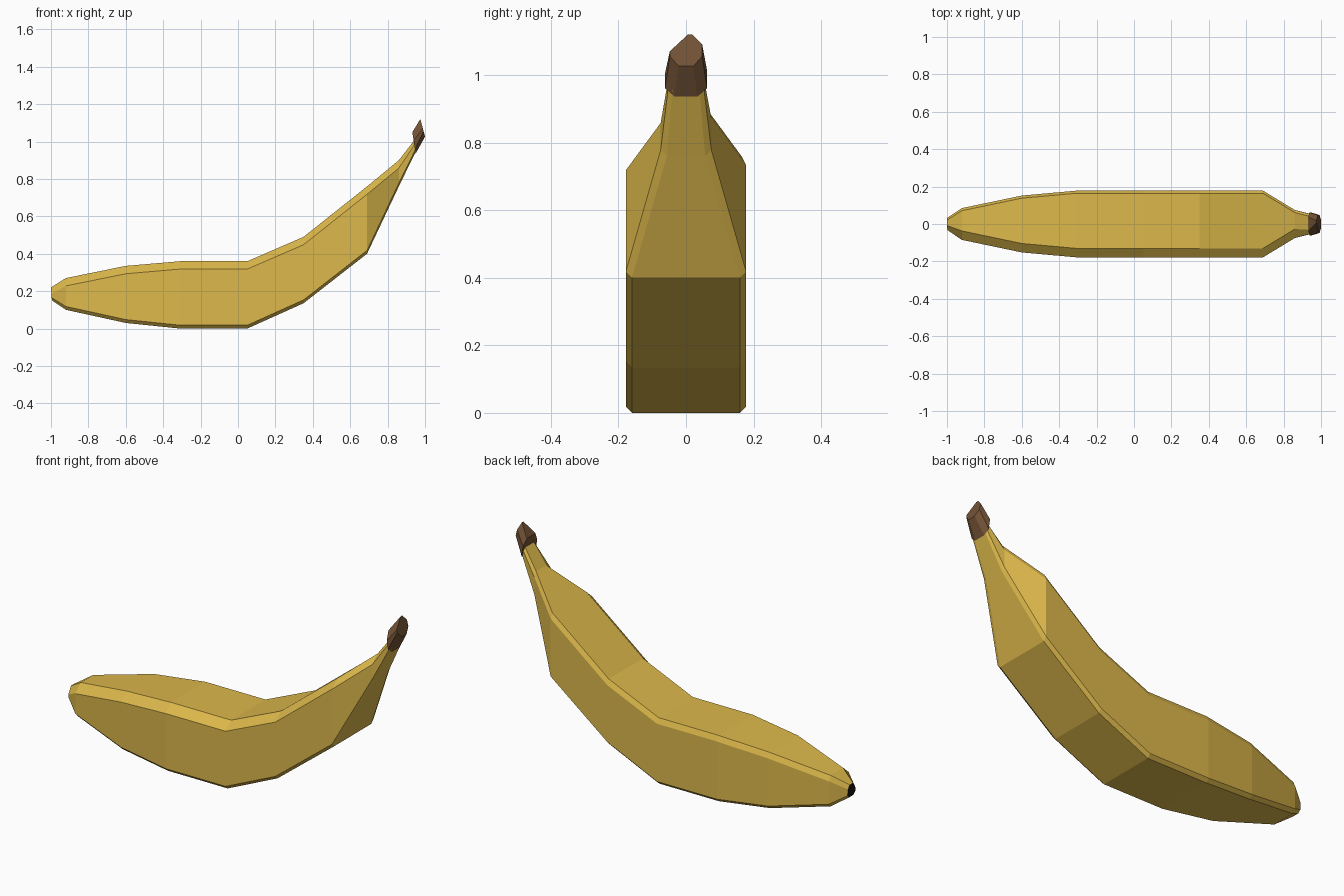
import bpy, bmesh

if "Cube" in bpy.data.objects:
    bpy.data.objects.remove(bpy.data.objects["Cube"])


def material(name, rgb):
    m = bpy.data.materials.new(name)
    m.diffuse_color = (*rgb, 1)
    m.use_nodes = True
    m.node_tree.nodes["Principled BSDF"].inputs["Base Color"].default_value = m.diffuse_color
    return m


def section(xt, zt, xb, zb, w, front, back, low):
    """Box section with cut corners; each cut is (dy, dz). x leans from bottom to top."""
    yz = [(w - back[0], zt), (w, zt - back[1]), (w, zb + low[1]), (w - low[0], zb),
          (low[0] - w, zb), (-w, zb + low[1]), (-w, zt - front[1]), (front[0] - w, zt)]
    return [(xb + (xt - xb) * (z - zb) / (zt - zb), y, z) for y, z in yz]


def loft(name, rings, mats, start_mat=0):
    bm = bmesh.new()
    loops = [[bm.verts.new(p) for p in r] for r in rings]
    for a, b in zip(loops, loops[1:]):
        for i in range(len(a)):
            j = (i + 1) % len(a)
            bm.faces.new((a[i], a[j], b[j], b[i]))
    bm.faces.new(loops[0]).material_index = start_mat
    bm.faces.new(loops[-1])
    bmesh.ops.recalc_face_normals(bm, faces=bm.faces)
    me = bpy.data.meshes.new(name)
    bm.to_mesh(me)
    bm.free()
    for m in mats:
        me.materials.append(m)
    ob = bpy.data.objects.new(name, me)
    bpy.context.collection.objects.link(ob)
    return ob


yellow = material("peel_yellow", (0.72, 0.48, 0.07))
brown = material("stem_brown", (0.17, 0.085, 0.036))
black = material("tip_black", (0.01, 0.008, 0.006))

# peel: x, top, bottom, half width
stations = [(-0.92, 0.27, 0.10, 0.085), (-0.60, 0.335, 0.03, 0.152),
            (-0.31, 0.36, 0.0, 0.178), (0.05, 0.36, 0.0, 0.178),
            (0.35, 0.49, 0.135, 0.178), (0.69, 0.76, 0.40, 0.178),
            (0.86, 0.90, 0.76, 0.075)]
rings = [section(-1, 0.22, -0.995, 0.15, 0.033, (0.025, 0.035), (0.012, 0.02), (0.015, 0.015))]
rings += [section(x, t, x, b, w, (0.048, 0.042), (0.014, 0.028), (0.018, 0.018))
          for x, t, b, w in stations]
rings.append(section(0.945, 1.01, 0.955, 0.955, 0.052, (0.02, 0.02), (0.012, 0.015), (0.012, 0.012)))
loft("banana_peel", rings, [yellow, black], start_mat=1)

# stem end: slightly flared collar tapering to a cut end
loft("stem_end", [
    section(0.932, 1.05, 0.95, 0.936, 0.062, (0.025, 0.045), (0.025, 0.035), (0.028, 0.024)),
    section(0.975, 1.12, 1.0, 1.026, 0.048, (0.054, 0.05), (0.03, 0.03), (0.026, 0.03)),
], [brown])
